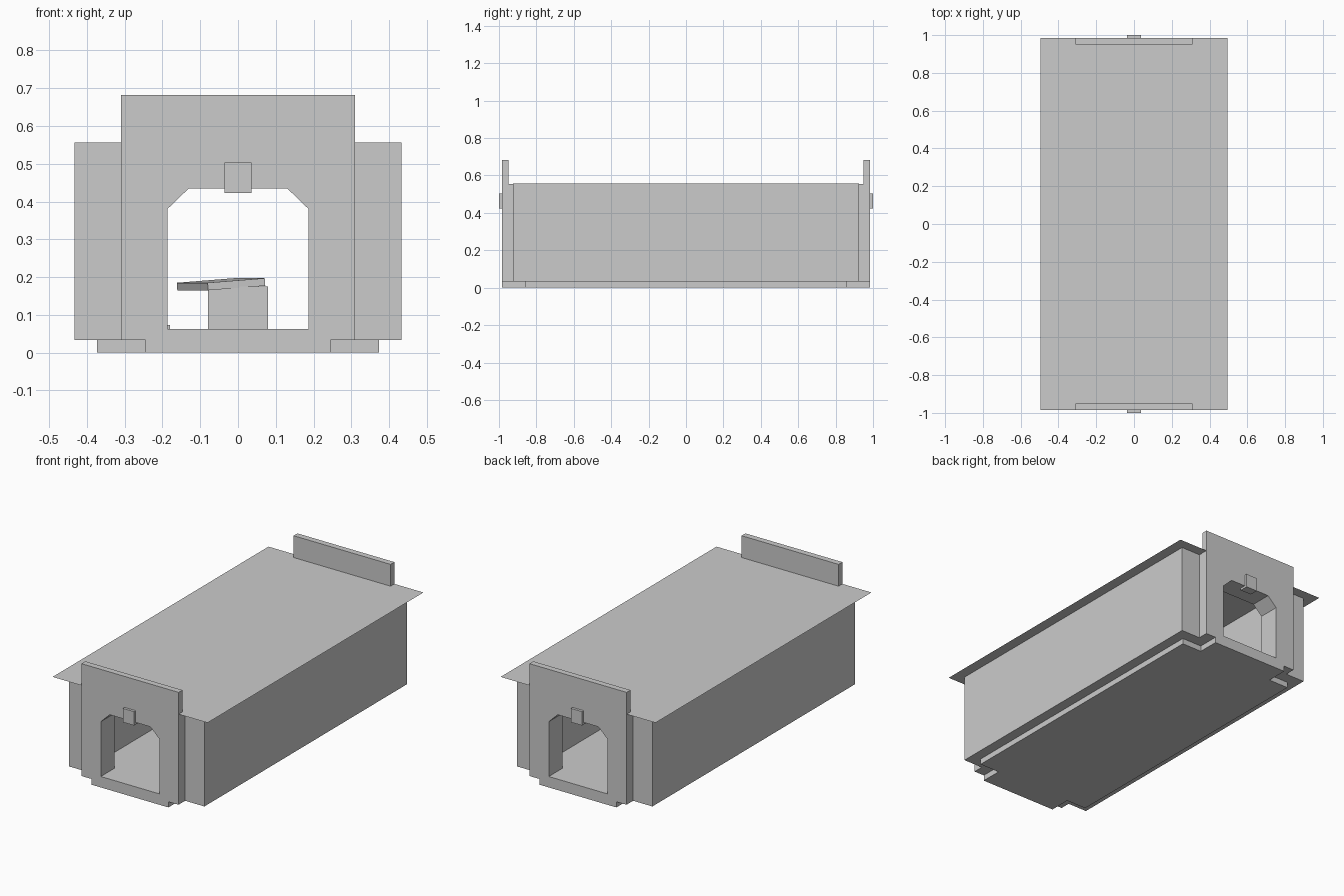
import bpy, bmesh
from math import radians

old = bpy.data.objects.get("Cube")
if old:
    bpy.data.objects.remove(old, do_unlink=True)

GREY = (0.6, 0.6, 0.6, 1)
stone = bpy.data.materials.new("grey stone")
stone.use_nodes = True
stone.diffuse_color = GREY
stone.node_tree.nodes["Principled BSDF"].inputs["Base Color"].default_value = GREY


def finish(name, bm):
    bmesh.ops.recalc_face_normals(bm, faces=bm.faces)
    mesh = bpy.data.meshes.new(name)
    bm.to_mesh(mesh)
    bm.free()
    mesh.materials.append(stone)
    obj = bpy.data.objects.new(name, mesh)
    bpy.context.collection.objects.link(obj)
    return obj


def box(name, x, y, z):
    """Box spanning the given (low, high) ranges."""
    bm = bmesh.new()
    bmesh.ops.create_cube(bm, size=1)
    spans = (x, y, z)
    for v in bm.verts:
        v.co = [(a + b) / 2 + c * (b - a) for c, (a, b) in zip(v.co, spans)]
    return finish(name, bm)


def both(half):
    return (-half, half)


def portal(name, y0, y1, top):
    """Wall with a chamfered doorway, extruded from y0 to y1."""
    half = [(0.31, top), (0.31, 0.033), (0.187, 0.033), (0.187, 0.38), (0.13, 0.435)]
    outline = half + [(-x, z) for x, z in reversed(half)]
    bm = bmesh.new()
    face = bm.faces.new([bm.verts.new((x, y0, z)) for x, z in outline])
    moved = bmesh.ops.extrude_face_region(bm, geom=[face])["geom"]
    for v in moved:
        if isinstance(v, bmesh.types.BMVert):
            v.co.y = y1
    return finish(name, bm)


# Base and floor
box("base_slab", both(0.373), both(0.86), (0, 0.033))
box("base_tongue", both(0.245), both(0.985), (0, 0.033))
box("doorway_floor", both(0.187), both(0.985), (0.033, 0.063))
box("chamber_floor", both(0.305), both(0.92), (0.033, 0.063))

# Side walls
for side, s in (("left", 1), ("right", -1)):
    box(side + "_wall", sorted((s * 0.30, s * 0.433)), both(0.925), (0.033, 0.556))

# Thin roof sheet
bm = bmesh.new()
bm.faces.new([bm.verts.new((x, y, 0.556)) for x, y in
              ((-0.495, -0.985), (0.495, -0.985), (0.495, 0.985), (-0.495, 0.985))])
finish("roof", bm)

# End portals with keystones
for end, s in (("front", -1), ("back", 1)):
    portal(end + "_portal", s * 0.985, s * 0.95, 0.682)
    portal(end + "_doorway", s * 0.95, s * 0.86, 0.555)
    box(end + "_keystone", both(0.036), sorted((s * 1.0, s * 0.95)), (0.423, 0.503))

# Chest in the chamber, its lid pushed askew
box("chest", both(0.08), both(0.23), (0.063, 0.175))
lid = box("chest_lid", both(0.077), both(0.235), both(0.01))
lid.location = (-0.045, 0, 0.181)
lid.rotation_euler = (0, radians(-4.5), radians(10))

# Loose stone on the floor
box("loose_stone", (-0.215, -0.18), (-0.02, 0.02), (0.063, 0.073))
